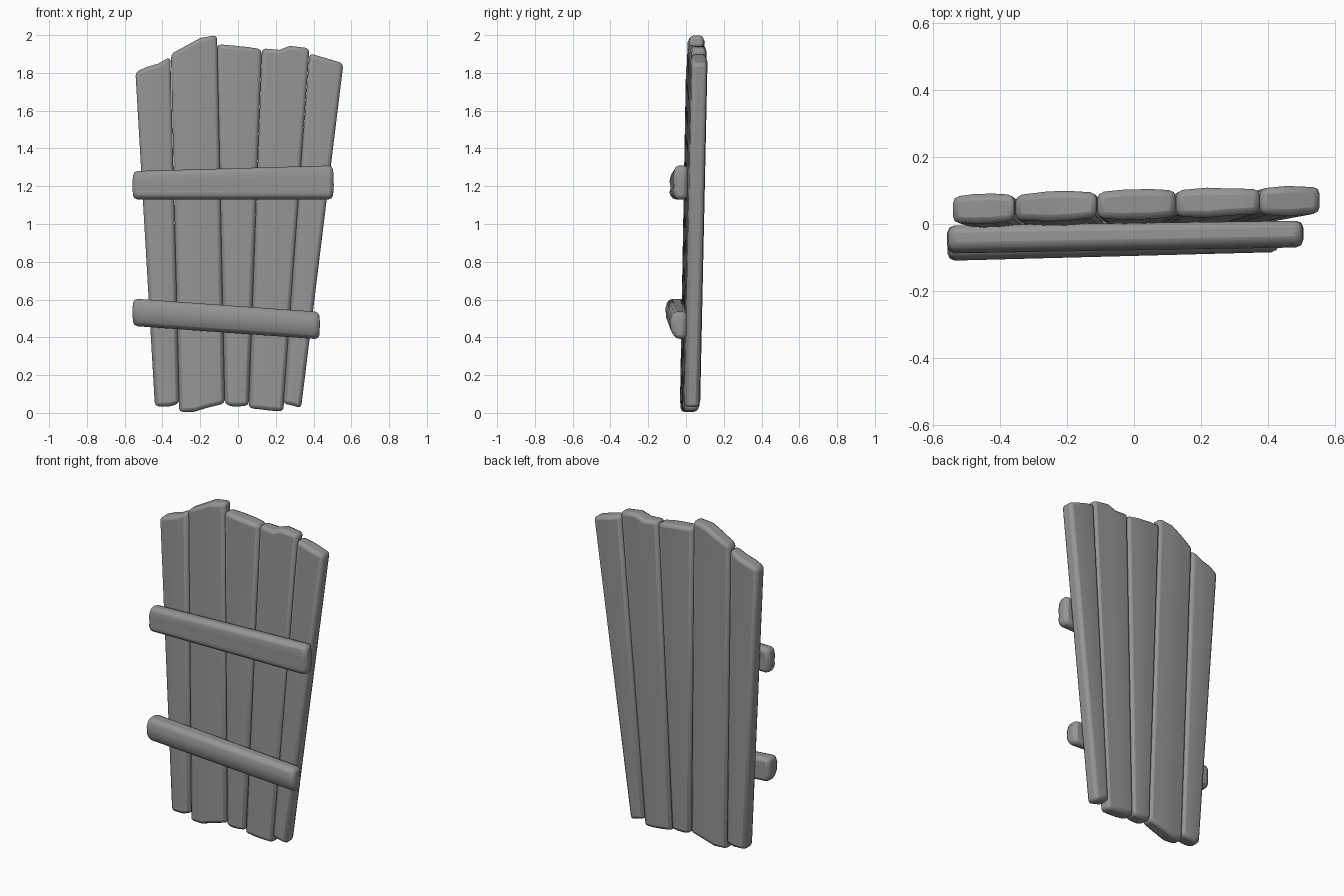
import bpy, bmesh, math

if "Cube" in bpy.data.objects:
    bpy.data.objects.remove(bpy.data.objects["Cube"])

# Dark grey weathered wood
wood = bpy.data.materials.new("dark_wood")
wood.diffuse_color = (0.3, 0.3, 0.3, 1.0)
wood.use_nodes = True
wood.node_tree.nodes["Principled BSDF"].inputs["Base Color"].default_value = wood.diffuse_color


def loft(name, start, end, width):
    """Board lofted between two rings; each ring is a list of (front, back) point pairs."""
    bm = bmesh.new()
    n = len(start)
    rings = [[(bm.verts.new(f), bm.verts.new(b)) for f, b in r] for r in (start, end)]
    a, b = rings
    for i in range(n - 1):
        for side in (0, 1):
            bm.faces.new((a[i][side], a[i + 1][side], b[i + 1][side], b[i][side]))
        for r in rings:
            bm.faces.new((r[i][0], r[i + 1][0], r[i + 1][1], r[i][1]))
    for i in (0, n - 1):
        bm.faces.new((a[i][0], a[i][1], b[i][1], b[i][0]))
    bmesh.ops.recalc_face_normals(bm, faces=bm.faces)
    me = bpy.data.meshes.new(name)
    bm.to_mesh(me)
    bm.free()
    me.materials.append(wood)
    ob = bpy.data.objects.new(name, me)
    bpy.context.collection.objects.link(ob)
    bev = ob.modifiers.new("worn_edges", 'BEVEL')
    bev.width = width
    bev.segments = 2
    bev.limit_method = 'ANGLE'
    bev.angle_limit = math.radians(50)
    bpy.ops.object.select_all(action='DESELECT')
    ob.select_set(True)
    bpy.context.view_layer.objects.active = ob
    bpy.ops.object.shade_smooth_by_angle(angle=math.radians(35))
    return ob


def plank(name, columns):
    """Columns of (top x, top z, bottom x, bottom z, inset); the wall leans back slightly."""
    def pair(x, z, inset):
        y = 0.022 + 0.019 * z + 0.025 * x
        h = 0.045 - inset
        return (x, y - h, z), (x, y + h, z)
    loft(name, [pair(c[0], c[1], c[4]) for c in columns],
         [pair(c[2], c[3], c[4]) for c in columns], 0.02)


def rail(name, left, right, section):
    """Ends are (x, front y, back y, bottom z, top z); section is (height fraction, inset)."""
    def ring(e, sx):
        x, yf, yb, z0, z1 = e
        out = []
        for f, inset in section:
            z = z0 + f * (z1 - z0)
            xe = x - sx * 0.012 * abs(f - 0.5)
            out.append(((xe, yf + inset, z), (xe, yb, z)))
        return out
    loft(name, ring(left, -1), ring(right, 1), 0.022)


# Five upright planks, fanned out towards the top, with chipped ends
plank("plank_1", [(-0.543, 1.805, -0.440, 0.035, 0.006), (-0.48, 1.832, -0.40, 0.035, 0),
                  (-0.425, 1.848, -0.36, 0.035, 0), (-0.358, 1.885, -0.310, 0.05, 0.006)])
plank("plank_2", [(-0.355, 1.90, -0.312, 0.005, 0.008), (-0.26, 1.952, -0.235, 0.005, 0),
                  (-0.20, 1.985, -0.17, 0.025, 0), (-0.111, 2.0, -0.070, 0.05, 0.008)])
plank("plank_3", [(-0.110, 1.952, -0.070, 0.045, 0.006), (-0.03, 1.945, -0.03, 0.035, 0),
                  (0.05, 1.937, 0.015, 0.035, 0), (0.126, 1.925, 0.057, 0.04, 0.006)])
plank("plank_4", [(0.127, 1.93, 0.056, 0.025, 0.006), (0.22, 1.922, 0.125, 0.018, 0),
                  (0.275, 1.943, 0.17, 0.012, 0.004), (0.378, 1.93, 0.240, 0.008, 0.008)])
plank("plank_5", [(0.378, 1.903, 0.238, 0.05, 0.006), (0.46, 1.88, 0.285, 0.04, 0),
                  (0.558, 1.85, 0.334, 0.025, 0.006)])

# Two cross rails nailed on the front; the upper one has a shallow lengthwise groove
rail("upper_rail", (-0.56, -0.088, -0.005, 1.13, 1.28), (0.508, -0.07, 0.01, 1.13, 1.31),
     [(0, 0.012), (0.25, 0), (0.42, 0.007), (0.62, 0), (1, 0.012)])
rail("lower_rail", (-0.56, -0.11, -0.006, 0.46, 0.605), (0.435, -0.084, 0.004, 0.39, 0.535),
     [(0, 0.03), (0.3, 0.005), (0.65, 0), (1, 0.015)])
